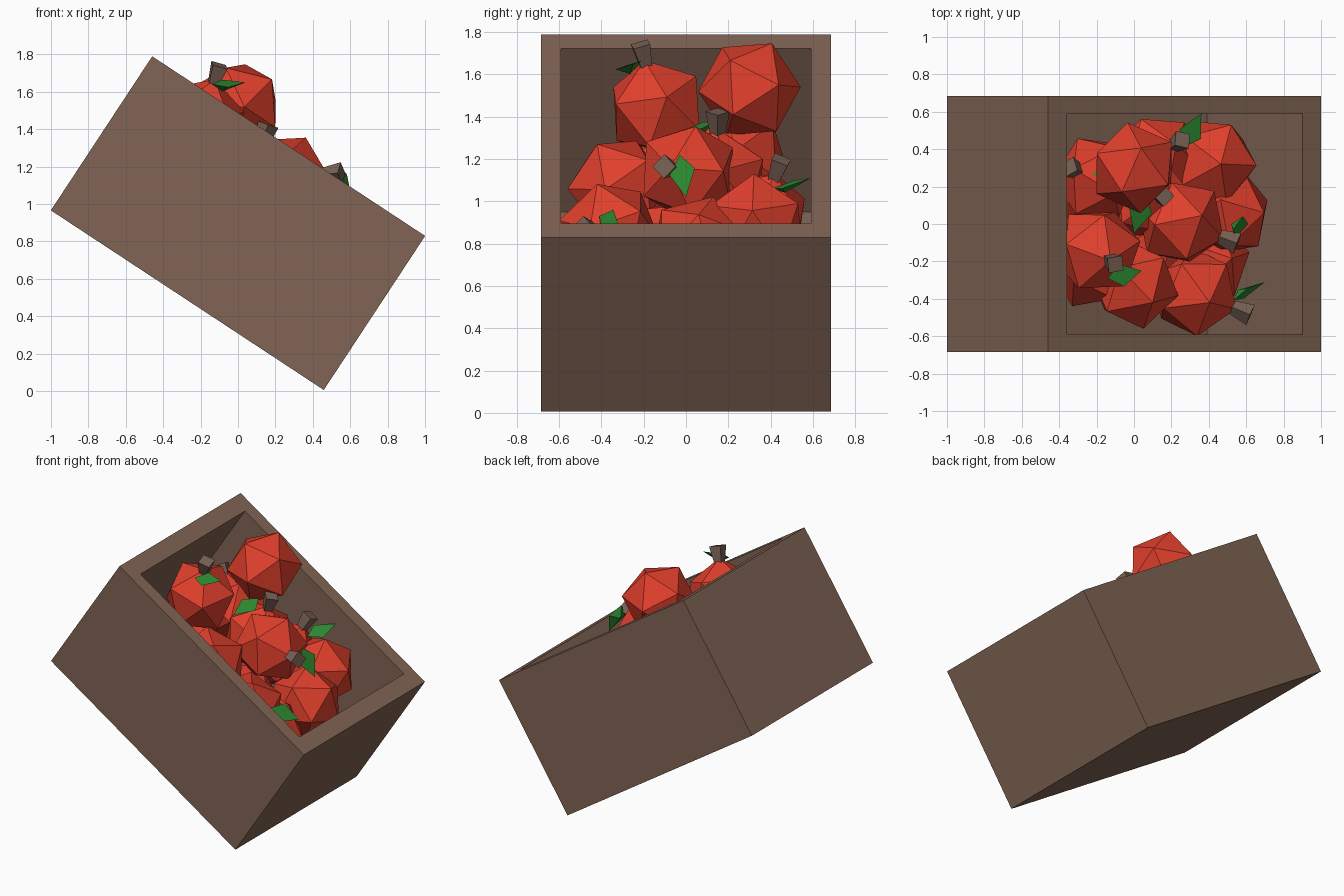
import bpy, bmesh, math, random
from mathutils import Vector, Matrix, Euler

if "Cube" in bpy.data.objects:
    bpy.data.objects.remove(bpy.data.objects["Cube"])

random.seed(4)

def material(name, rgb):
    m = bpy.data.materials.new(name)
    m.diffuse_color = (*rgb, 1)
    m.use_nodes = True
    m.node_tree.nodes["Principled BSDF"].inputs["Base Color"].default_value = m.diffuse_color
    return m

WOOD = material("wood", (0.22, 0.13, 0.09))
RED = material("apple_red", (0.75, 0.05, 0.025))
STEM = material("stem_brown", (0.19, 0.12, 0.09))
GREEN = material("leaf_green", (0.025, 0.25, 0.03))

def finish(bm, name, mat):
    bmesh.ops.recalc_face_normals(bm, faces=bm.faces)
    me = bpy.data.meshes.new(name)
    bm.to_mesh(me)
    bm.free()
    me.materials.append(mat)
    ob = bpy.data.objects.new(name, me)
    bpy.context.collection.objects.link(ob)
    return ob

# Tilted open crate: inset the top face and push it down to the floor
L, W, H, FLOOR = 1.747, 1.37, 0.986, 0.06
bm = bmesh.new()
bmesh.ops.create_cube(bm, size=1, matrix=Matrix.Diagonal((L, W, H, 1)))
top = max(bm.faces, key=lambda f: f.calc_center_median().z)
inner = bmesh.ops.extrude_discrete_faces(bm, faces=[top])["faces"][0]
rim_outer = [v.co.copy() for v in inner.verts]
bm.free()
bm = bmesh.new()
def ring(l, w, z):
    return [bm.verts.new((sx * l / 2, sy * w / 2, z))
            for sx, sy in ((-1, -1), (1, -1), (1, 1), (-1, 1))]
rings = [ring(L, W, -H / 2), ring(L, W, H / 2),
         ring(L - 0.24, W - 0.19, H / 2), ring(L - 0.24, W - 0.19, -H / 2 + FLOOR)]
for a, b in zip(rings, rings[1:]):
    for i in range(4):
        j = (i + 1) % 4
        bm.faces.new((a[i], a[j], b[j], b[i]))
bm.faces.new(rings[0])
bm.faces.new(rings[-1])
crate = finish(bm, "crate", WOOD)
crate.location = (0, 0, 0.8975)
crate.rotation_euler = (0, math.radians(33.35), 0)

# Apple body
def apple(center, axis, r=0.245):
    bm = bmesh.new()
    bmesh.ops.create_icosphere(bm, subdivisions=1, radius=r)
    spin = Matrix.Rotation(random.uniform(0, 6.28), 4, "Z")
    turn = Vector(axis).to_track_quat("Z", "Y").to_matrix().to_4x4()
    bm.transform(Matrix.Translation(center) @ turn @ spin)
    finish(bm, "apple", RED)

# Short square stem pointing outwards
def stem(center, axis):
    bm = bmesh.new()
    a = Vector(axis)
    bmesh.ops.create_cone(bm, cap_ends=True, segments=4, radius1=0.035,
                          radius2=0.058, depth=0.12)
    turn = a.to_track_quat("Z", "Y").to_matrix().to_4x4()
    bm.transform(Matrix.Translation(Vector(center) + a) @ turn)
    finish(bm, "stem", STEM)

# Folded diamond leaf from base to tip
def leaf(base, tip, up):
    base, tip, up = Vector(base), Vector(tip), Vector(up).normalized()
    along = tip - base
    side = along.cross(up).normalized() * 0.065
    mid = base + along * 0.4
    bm = bmesh.new()
    b, t, l, r, k = [bm.verts.new(p) for p in
                     (base, tip, mid + side, mid - side, mid - up * 0.045)]
    for f in ((b, l, t), (b, t, r), (b, k, l), (l, k, t), (t, k, r), (r, k, b)):
        bm.faces.new(f)
    finish(bm, "leaf", GREEN)

# Apples: centre, stem direction, leaf base and tip (None where buried)
apples = [
    ((0.00, 0.30, 1.53), (-0.2, 0.1, -0.15), None),
    ((-0.20, -0.14, 1.44), (0.08, -0.06, 0.24), ((-0.14, -0.29, 1.64), (0.04, -0.25, 1.65))),
    ((0.25, 0.01, 1.14), (0.24, -0.09, 0.02), ((0.53, -0.03, 1.22), (0.61, 0.0, 1.02))),
    ((0.00, -0.32, 1.07), (-0.1, 0.1, -0.2), None),
    ((0.32, -0.36, 0.86), (0.24, -0.10, 0.01), ((0.53, -0.41, 0.93), (0.70, -0.31, 0.86))),
    ((0.50, 0.06, 0.79), (-0.2, 0.0, -0.15), None),
    ((0.42, 0.33, 0.89), (-0.1, -0.2, -0.1), None),
    ((0.12, 0.35, 0.92), (0.11, 0.08, 0.22), ((0.26, 0.41, 1.06), (0.36, 0.59, 1.11))),
    ((0.06, 0.15, 1.11), (0.08, 0.0, 0.25), ((0.06, 0.15, 1.38), (0.0, -0.05, 1.32))),
    ((-0.19, 0.24, 1.22), (-0.12, 0.05, 0.18), ((-0.27, 0.26, 1.40), (-0.19, 0.34, 1.38))),
    ((0.38, -0.20, 0.68), (-0.1, 0.1, 0.2), None),
    ((-0.20, 0.16, 0.74), (-0.14, 0.0, -0.21), None),
    ((0.10, -0.10, 0.78), (0.1, 0.1, 0.2), None),
    ((-0.22, -0.22, 1.06), (0.1, 0.2, 0.0), None),
]
for center, axis, lf in apples:
    apple(center, axis)
    if lf:
        stem(center, Vector(axis) * 1.03)
        leaf(*lf, axis)
